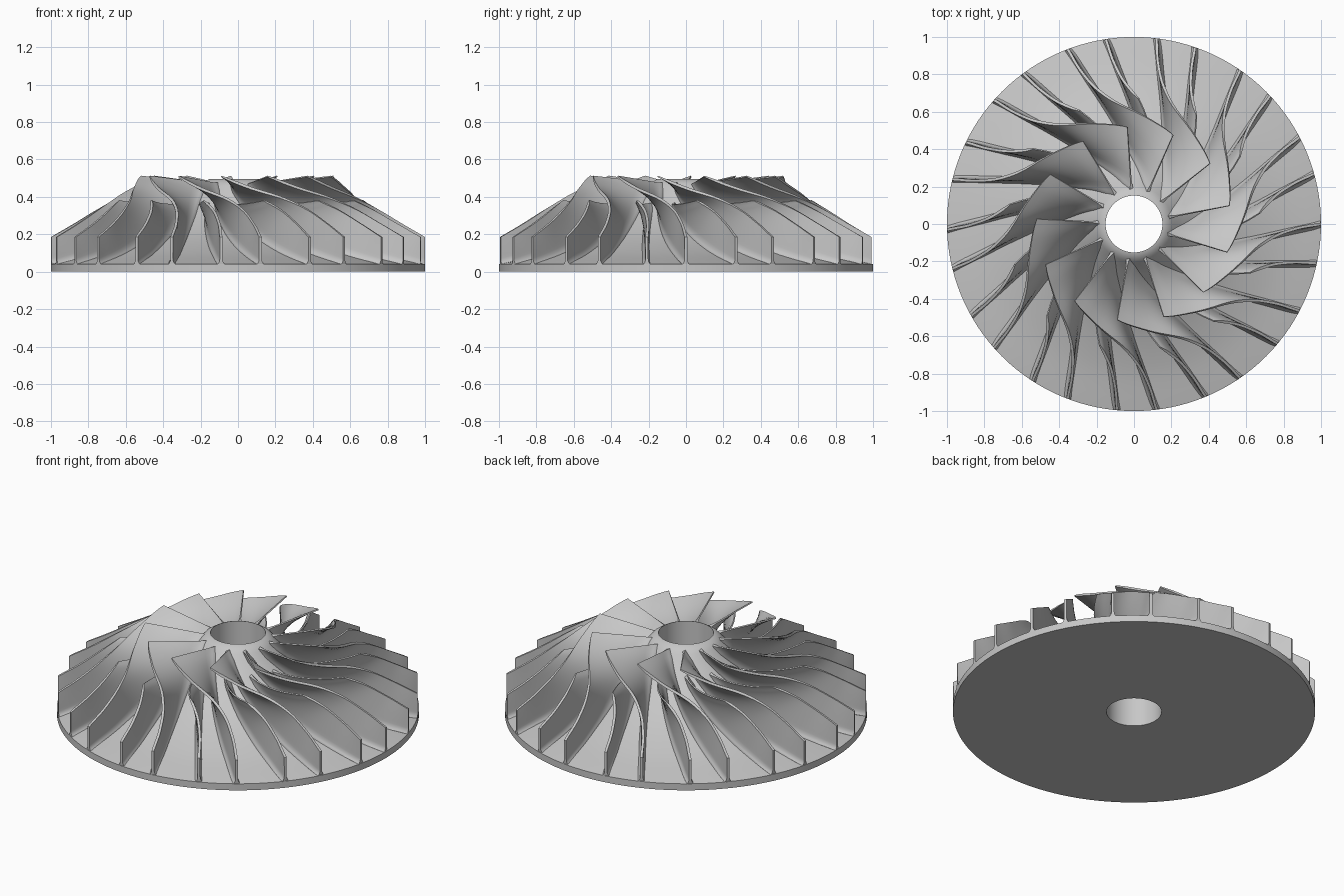
import bpy, bmesh, math
from mathutils import Vector

if "Cube" in bpy.data.objects:
    bpy.data.objects.remove(bpy.data.objects["Cube"], do_unlink=True)

BLADES = 13
WRAP = math.radians(44.6)
SPLITTER_OFFSET = math.radians(15.6)

metal = bpy.data.materials.new("light grey metal")
metal.use_nodes = True
GREY = (0.57, 0.57, 0.57, 1)
metal.diffuse_color = GREY
metal.node_tree.nodes["Principled BSDF"].inputs["Base Color"].default_value = GREY

# Stations from leading to trailing edge: radius, height, share of the wrap
HUB = [(0.19, 0.472, 0), (0.27, 0.385, 0.29), (0.38, 0.285, 0.55),
       (0.55, 0.185, 0.76), (0.77, 0.1, 0.91), (1, 0.04, 1)]
TIP = [(0.52, 0.51, 0), (0.57, 0.45, 0.36), (0.65, 0.395, 0.7),
       (0.75, 0.335, 0.88), (0.87, 0.26, 0.965), (1, 0.185, 1)]


def smooth_point(stations, t):
    """Smooth curve through evenly spaced stations, t from 0 to 1."""
    pts = [Vector(p) for p in stations]
    pts = [2 * pts[0] - pts[1]] + pts + [2 * pts[-1] - pts[-2]]
    x = t * (len(stations) - 1)
    i = min(int(x), len(stations) - 2)
    u = x - i
    a, b, c, d = pts[i:i + 4]
    return 0.5 * (2 * b + (c - a) * u + (2 * a - 5 * b + 4 * c - d) * u ** 2
                  + (3 * b - a - 3 * c + d) * u ** 3)


def blade_point(t, v):
    """Middle surface of a blade: t along the flow, v from root to tip."""
    p = smooth_point(HUB, t).lerp(smooth_point(TIP, t), v)
    angle = (p.z - 1) * WRAP
    return Vector((p.x * math.cos(angle), p.x * math.sin(angle), p.y))


def finish(name, bm):
    bmesh.ops.recalc_face_normals(bm, faces=bm.faces)
    mesh = bpy.data.meshes.new(name)
    bm.to_mesh(mesh)
    bm.free()
    mesh.materials.append(metal)
    obj = bpy.data.objects.new(name, mesh)
    bpy.context.collection.objects.link(obj)
    bpy.ops.object.select_all(action='DESELECT')
    obj.select_set(True)
    bpy.context.view_layer.objects.active = obj
    bpy.ops.object.shade_smooth_by_angle(angle=math.radians(35))
    return obj


def make_blade(name, root_start, tip_start, rows=10, cols=28):
    """Closed thin sheet that thickens into a fillet at its root."""
    bm = bmesh.new()
    sides = ([], [])
    for j in range(rows + 1):
        v = -0.03 + 1.03 * (j / rows) ** 1.6
        start = root_start + (tip_start - root_start) * max(v, 0)
        for side in sides:
            side.append([])
        for i in range(cols + 1):
            t = start + (1 - start) * i / cols
            e = 0.004
            along = blade_point(min(t + e, 1), v) - blade_point(max(t - e, 0), v)
            span = blade_point(t, v + e) - blade_point(t, v - e)
            normal = along.cross(span).normalized()
            half = 0.0075 + 0.012 * max(0, 1 - max(v, 0) * 6) ** 2
            half *= min(1, 0.5 + i / 6)
            p = blade_point(t, v)
            for side, sign in zip(sides, (1, -1)):
                q = p + normal * half * sign
                reach = math.hypot(q.x, q.y)
                if reach > 1:
                    q.x, q.y = q.x / reach, q.y / reach
                side[-1].append(bm.verts.new(q))
    a, b = sides
    for j in range(rows):
        for i in range(cols):
            for s in sides:
                bm.faces.new((s[j][i], s[j][i + 1], s[j + 1][i + 1], s[j + 1][i]))
        for i in (0, cols):
            bm.faces.new((a[j][i], a[j + 1][i], b[j + 1][i], b[j][i]))
    for j in (0, rows):
        for i in range(cols):
            bm.faces.new((a[j][i], b[j][i], b[j][i + 1], a[j][i + 1]))
    return finish(name, bm)


def repeat_around(obj, offset):
    for k in range(BLADES):
        copy = obj if k == 0 else obj.copy()
        if k:
            bpy.context.collection.objects.link(copy)
        copy.rotation_euler.z = offset + k * math.tau / BLADES


# Hub and back plate, turned from one profile with a through bore
profile = [(0.152, 0), (1, 0)]
profile += [tuple(smooth_point(HUB, 1 - i / 30)[:2]) for i in range(31)]
profile += [(0.155, 0.495), (0.152, 0.495)]
bm = bmesh.new()
ring = [bm.verts.new((r, 0, z)) for r, z in profile]
edges = [bm.edges.new((ring[i - 1], ring[i])) for i in range(len(ring))]
bmesh.ops.spin(bm, geom=ring + edges, cent=(0, 0, 0), axis=(0, 0, 1),
               angle=math.tau, steps=128)
bmesh.ops.remove_doubles(bm, verts=bm.verts, dist=0.0005)
finish("hub_and_back_plate", bm)

# Long blades and the short blades between them
repeat_around(make_blade("main_blade", 0, 0), 0)
repeat_around(make_blade("splitter_blade", 0.24, 0.45), SPLITTER_OFFSET)
